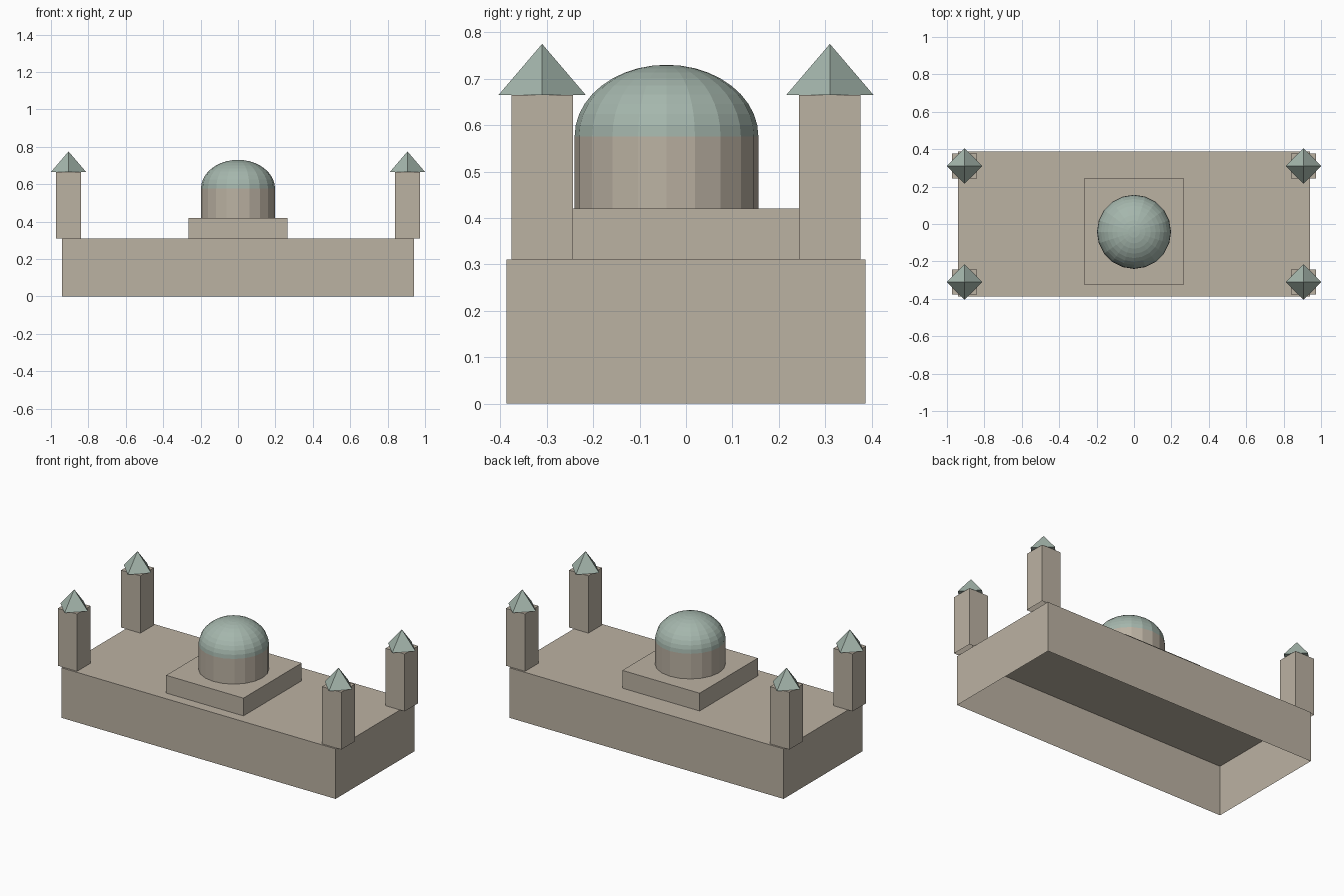
import bpy
import bmesh
from math import sin, cos, pi

old = bpy.data.objects.get("Cube")
if old:
    bpy.data.objects.remove(old, do_unlink=True)


def material(name, colour):
    m = bpy.data.materials.new(name)
    m.use_nodes = True
    m.diffuse_color = colour
    m.node_tree.nodes["Principled BSDF"].inputs["Base Color"].default_value = colour
    return m


stone = material("sandstone", (0.50, 0.445, 0.365, 1))
copper = material("weathered_copper", (0.375, 0.47, 0.415, 1))


def finish(bm, name, *mats):
    mesh = bpy.data.meshes.new(name)
    bm.to_mesh(mesh)
    bm.free()
    for m in mats:
        mesh.materials.append(m)
    ob = bpy.data.objects.new(name, mesh)
    bpy.context.collection.objects.link(ob)
    return ob


def block(name, x, y, z):
    """Walls and a roof between the given limits, open underneath."""
    bm = bmesh.new()
    bmesh.ops.create_cube(bm, size=1)
    for v in bm.verts:
        v.co = [lo + (c + 0.5) * (hi - lo) for c, (lo, hi) in zip(v.co, (x, y, z))]
    floor = [f for f in bm.faces if f.normal.z < -0.5]
    bmesh.ops.delete(bm, geom=floor, context="FACES_ONLY")
    return finish(bm, name, stone)


# Main hall and the plinth under the dome
HALL_TOP, PLINTH_TOP = 0.31, 0.42
block("main_hall", (-0.94, 0.94), (-0.387, 0.387), (0, HALL_TOP))
block("dome_plinth", (-0.265, 0.265), (-0.325, 0.245), (HALL_TOP, PLINTH_TOP))

# Drum and dome: one lathed profile, coloured by height
SIDES, RINGS, RADIUS, SPRING, RISE = 20, 10, 0.198, 0.576, 0.154
profile = [(RADIUS, PLINTH_TOP)]
for i in range(RINGS):
    a = i / RINGS * pi / 2
    profile.append((RADIUS * cos(a), SPRING + RISE * sin(a)))
bm = bmesh.new()
rings = [[bm.verts.new((r * cos(2 * pi * k / SIDES), r * sin(2 * pi * k / SIDES), z))
          for k in range(SIDES)] for r, z in profile]
crown = bm.verts.new((0, 0, SPRING + RISE))
for k in range(SIDES):
    n = (k + 1) % SIDES
    for low, high in zip(rings, rings[1:]):
        bm.faces.new((low[k], low[n], high[n], high[k]))
    bm.faces.new((rings[-1][k], rings[-1][n], crown))
for f in bm.faces:
    f.material_index = int(f.calc_center_median().z > SPRING)
finish(bm, "domed_drum", stone, copper).location.y = -0.042

# Four corner towers with diamond-set pyramid caps
HALF, TOWER_TOP, CAP_HEIGHT = 0.066, 0.665, 0.11
for sx, side in ((1, "left"), (-1, "right")):
    for sy, end in ((-1, "front"), (1, "back")):
        x, y = sx * 0.906, sy * 0.31
        block(f"{end}_{side}_tower", (x - HALF, x + HALF), (y - HALF, y + HALF),
              (HALL_TOP, TOWER_TOP))
        bm = bmesh.new()
        bmesh.ops.create_cone(bm, cap_ends=True, segments=4, radius1=0.094,
                              radius2=0, depth=CAP_HEIGHT)
        bmesh.ops.remove_doubles(bm, verts=bm.verts, dist=0.0001)
        cap = finish(bm, f"{end}_{side}_tower_cap", copper)
        cap.location = (x, y, TOWER_TOP + CAP_HEIGHT / 2)
